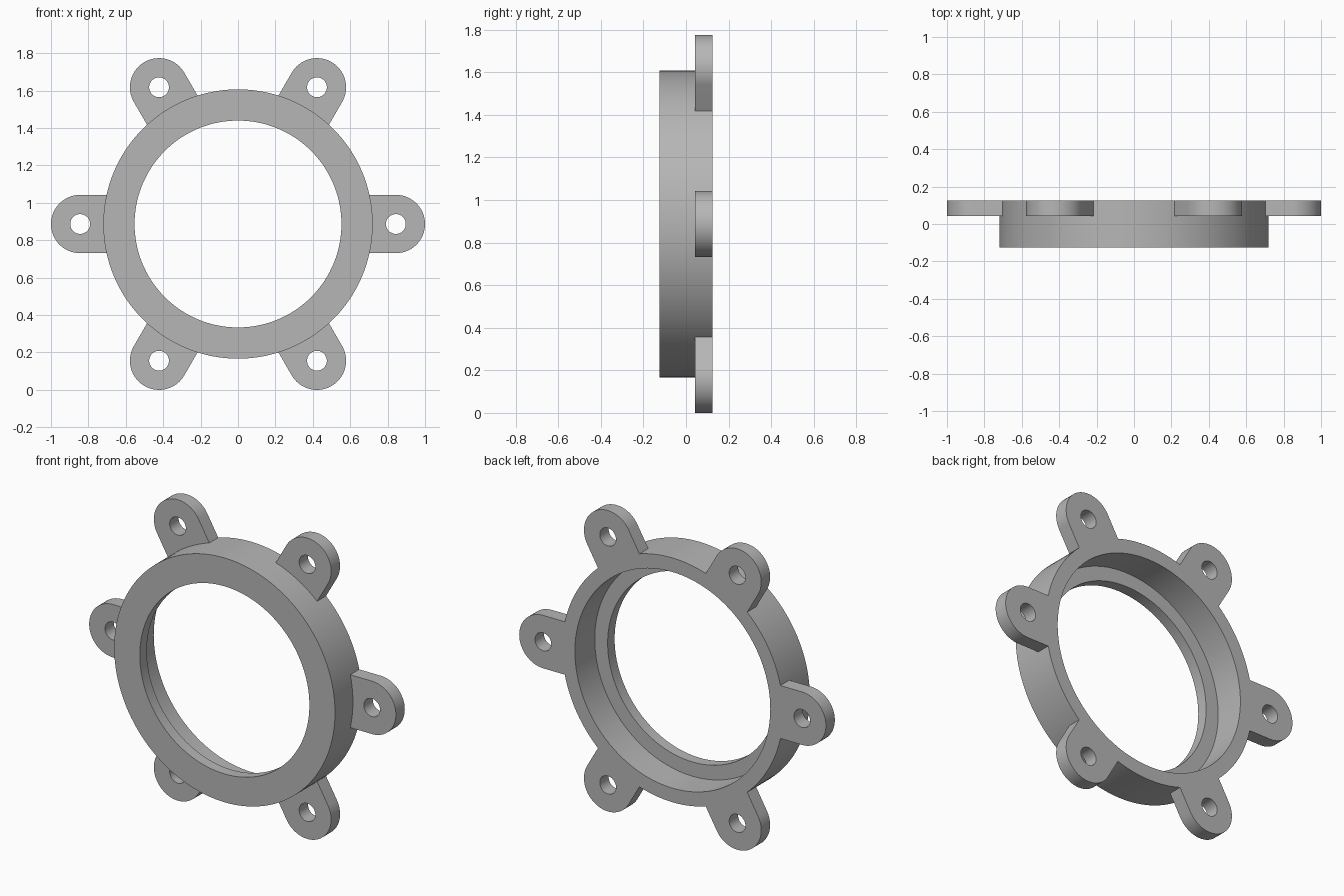
import bpy, bmesh, math
from mathutils import Matrix, Vector

cube = bpy.data.objects.get("Cube")
if cube:
    bpy.data.objects.remove(cube, do_unlink=True)

LUG_R = 0.156          # rounded end of each lug
LUG_CENTRE = 1 - LUG_R  # distance of the bolt hole from the axis
HOLE_R = 0.053
RING_R, BORE_R, LIP_R = 0.72, 0.637, 0.553
BACK, FRONT, SHELF = 0.125, -0.125, -0.06
LUG_FRONT = 0.042
AXIS_Z = LUG_CENTRE * math.sin(math.pi / 3) + LUG_R

grey = bpy.data.materials.new("plain grey")
grey.use_nodes = True
colour = (0.47, 0.47, 0.47, 1)
grey.diffuse_color = colour
grey.node_tree.nodes["Principled BSDF"].inputs["Base Color"].default_value = colour


def to_mesh(bm, name):
    bmesh.ops.recalc_face_normals(bm, faces=bm.faces)
    mesh = bpy.data.meshes.new(name)
    bm.to_mesh(mesh)
    bm.free()
    mesh.materials.append(grey)
    return mesh


def place(mesh, name, angle=0):
    obj = bpy.data.objects.new(name, mesh)
    obj.location.z = AXIS_Z
    obj.rotation_euler.y = angle
    bpy.context.collection.objects.link(obj)
    return obj


def arc(radius, start, end, steps, centre=0):
    angles = [start + (end - start) * i / steps for i in range(steps + 1)]
    return [Vector((centre + radius * math.cos(a), LUG_FRONT, radius * math.sin(a)))
            for a in angles]


def add_loop(bm, points):
    verts = [bm.verts.new(p) for p in points]
    return [bm.edges.new((v, verts[i - 1])) for i, v in enumerate(verts)]


# Stepped ring: wide bore at the back, narrow lip at the front
bm = bmesh.new()
profile = [(RING_R, FRONT), (RING_R, BACK), (BORE_R, BACK),
           (BORE_R, SHELF), (LIP_R, SHELF), (LIP_R, FRONT)]
edges = add_loop(bm, [(r, y, 0) for r, y in profile])
bmesh.ops.spin(bm, geom=bm.verts[:] + edges, axis=(0, 1, 0), cent=(0, 0, 0),
               angle=math.tau, steps=144, use_merge=True)
bmesh.ops.remove_doubles(bm, verts=bm.verts, dist=1e-5)
ring = place(to_mesh(bm, "ring"), "ring")

# Lug: rounded end, inner edge following the ring, and a bolt hole
bm = bmesh.new()
seat = math.asin(LUG_R / RING_R)
outline = (arc(LUG_R, -math.pi / 2, math.pi / 2, 32, LUG_CENTRE)
           + arc(RING_R - 0.0005, seat, -seat, 12))
hole = arc(HOLE_R, 0, math.tau, 32, LUG_CENTRE)[:-1]
edges = add_loop(bm, outline) + add_loop(bm, hole)
bmesh.ops.triangle_fill(bm, edges=edges, use_beauty=True, normal=(0, -1, 0))
extruded = bmesh.ops.extrude_face_region(bm, geom=bm.faces[:], use_keep_orig=True)
bmesh.ops.translate(bm, vec=(0, BACK - LUG_FRONT, 0),
                    verts=[g for g in extruded["geom"] if isinstance(g, bmesh.types.BMVert)])
lug_mesh = to_mesh(bm, "lug")
lugs = [place(lug_mesh, f"lug_{i + 1}", i * math.pi / 3) for i in range(6)]

# Smooth round walls, crisp rims
bpy.ops.object.select_all(action="DESELECT")
for obj in (ring, lugs[0]):
    obj.select_set(True)
bpy.context.view_layer.objects.active = ring
bpy.ops.object.shade_smooth_by_angle(angle=math.radians(30))
